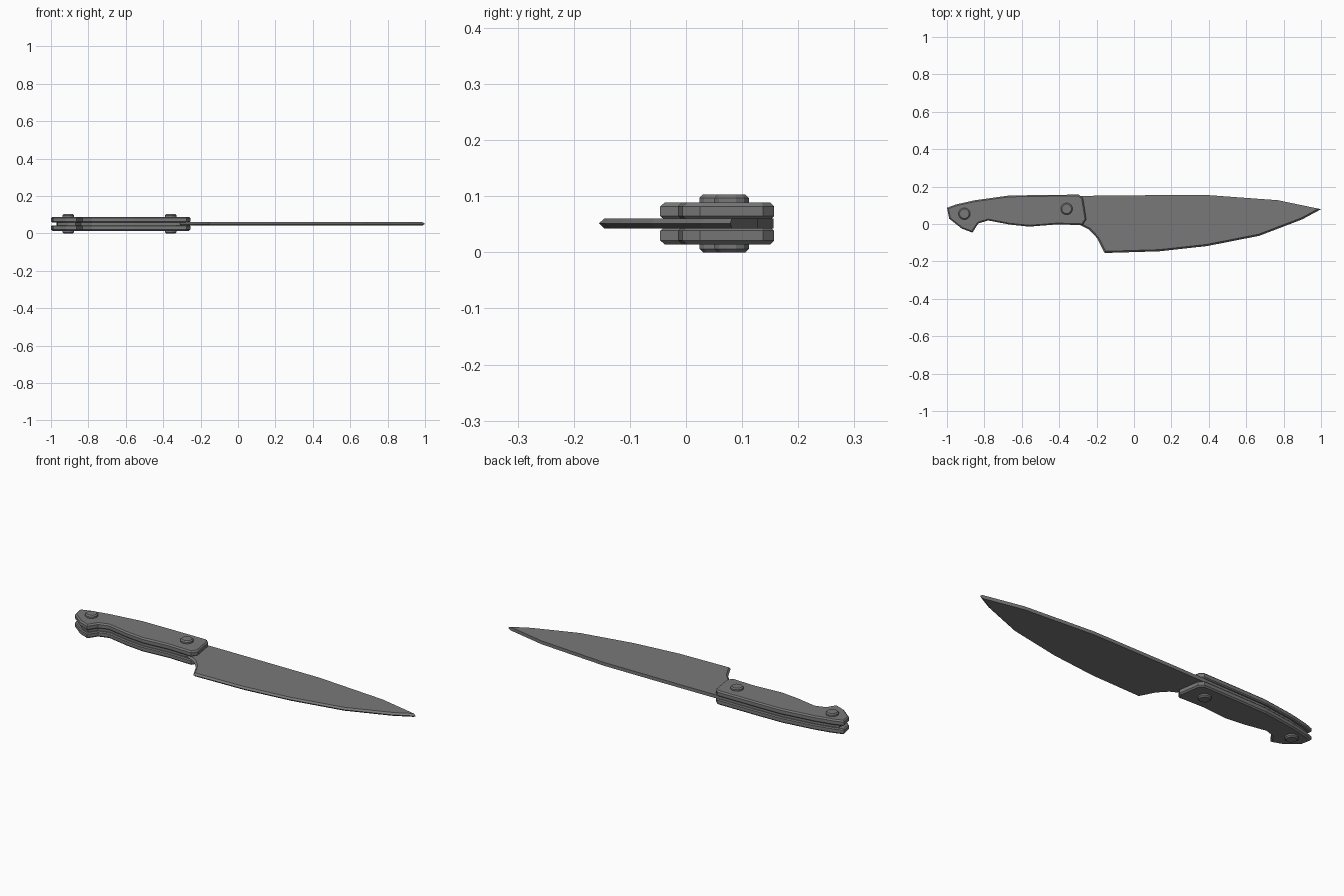
import bpy, bmesh, math
from mathutils import Vector

if "Cube" in bpy.data.objects:
    bpy.data.objects.remove(bpy.data.objects["Cube"])

MID = 0.0515

steel = bpy.data.materials.new("dark_grey")
steel.diffuse_color = (0.19, 0.19, 0.19, 1)
steel.use_nodes = True
steel.node_tree.nodes["Principled BSDF"].inputs["Base Color"].default_value = steel.diffuse_color


def inset(pts, dists):
    """Mitred inward offset of an outline listed clockwise; dists is per edge."""
    out, n = [], len(pts)
    for i in range(n):
        p0, p, p1 = (Vector(pts[k % n]) for k in (i - 1, i, i + 1))
        a, b = (p - p0).normalized(), (p1 - p).normalized()
        na, nb = Vector((a.y, -a.x)), Vector((b.y, -b.x))
        da, db = dists[i - 1], dists[i]
        det = na.x * nb.y - na.y * nb.x
        if abs(det) < 0.02:
            out.append(p + na * max(da, db))
        else:
            out.append(p + Vector((da * nb.y - db * na.y, db * na.x - da * nb.x)) / det)
    return out


def loft(name, rings):
    """Solid from stacked rings of (points, z), bottom first."""
    bm = bmesh.new()
    loops = [[bm.verts.new((p[0], p[1], z)) for p in pts] for pts, z in rings]
    n = len(loops[0])
    for lo, hi in zip(loops, loops[1:]):
        for i in range(n):
            j = (i + 1) % n
            bm.faces.new((lo[i], lo[j], hi[j], hi[i]))
    bm.faces.new(loops[0])
    bm.faces.new(loops[-1])
    bmesh.ops.recalc_face_normals(bm, faces=bm.faces)
    me = bpy.data.meshes.new(name)
    bm.to_mesh(me)
    bm.free()
    me.materials.append(steel)
    ob = bpy.data.objects.new(name, me)
    bpy.context.collection.objects.link(ob)
    return ob


def slab(name, pts, z0, z1, c0, c1):
    """Plate with chamfers c0 (bottom) and c1 (top)."""
    n = len(pts)
    rings = []
    if c0:
        rings.append((inset(pts, [c0] * n), z0))
    rings.append((pts, z0 + c0))
    rings.append((pts, z1 - c1))
    if c1:
        rings.append((inset(pts, [c1] * n), z1))
    return loft(name, rings)


# Handle scales on both sides of the tang
handle = [(-1.0, 0.087), (-0.95, 0.105), (-0.85, 0.127), (-0.67, 0.152), (-0.5, 0.155),
          (-0.295, 0.157), (-0.273, 0.137), (-0.255, 0.025), (-0.275, -0.006),
          (-0.41, -0.002), (-0.56, -0.014), (-0.665, -0.003), (-0.78, 0.019),
          (-0.832, 0.003), (-0.864, -0.046), (-0.92, -0.025), (-0.988, 0.028)]
slab("upper_handle_scale", handle, 0.0595, 0.089, 0.005, 0.007)
slab("lower_handle_scale", handle, 0.014, 0.0435, 0.007, 0.005)

# Tang, slightly recessed between the scales
tang = [(-0.97, 0.085), (-0.85, 0.115), (-0.67, 0.14), (-0.26, 0.15), (-0.26, 0.01),
        (-0.41, 0.008), (-0.56, -0.004), (-0.665, 0.007), (-0.78, 0.03),
        (-0.84, 0.012), (-0.87, -0.03), (-0.91, -0.018), (-0.965, 0.03)]
slab("tang", tang, 0.043, 0.060, 0, 0)

# Blade: flat spine, ground cutting edge
spine = [(-0.31, 0.15), (-0.04, 0.153), (0.375, 0.156), (0.77, 0.127), (1.0, 0.079)]
edge = [(0.9, 0.025), (0.67, -0.063), (0.39, -0.118), (0.136, -0.146), (-0.157, -0.155),
        (-0.198, -0.075), (-0.24, -0.03), (-0.31, 0.005)]
outline = spine + edge
dists = [0.0] * 4 + [0.009] * 8 + [0.0]
flat = inset(outline, dists)
loft("blade", [(flat, MID - 0.009), (outline, MID), (flat, MID + 0.009)])

# Rivets, through the handle with chamfered heads
for label, x, y in (("rear", -0.907, 0.055), ("front", -0.36, 0.081)):
    disc = [(x + 0.032 * math.cos(-k * math.pi / 6 + math.pi / 12),
             y + 0.032 * math.sin(-k * math.pi / 6 + math.pi / 12)) for k in range(12)]
    slab(label + "_rivet", disc, 0.0, 0.103, 0.006, 0.006)
